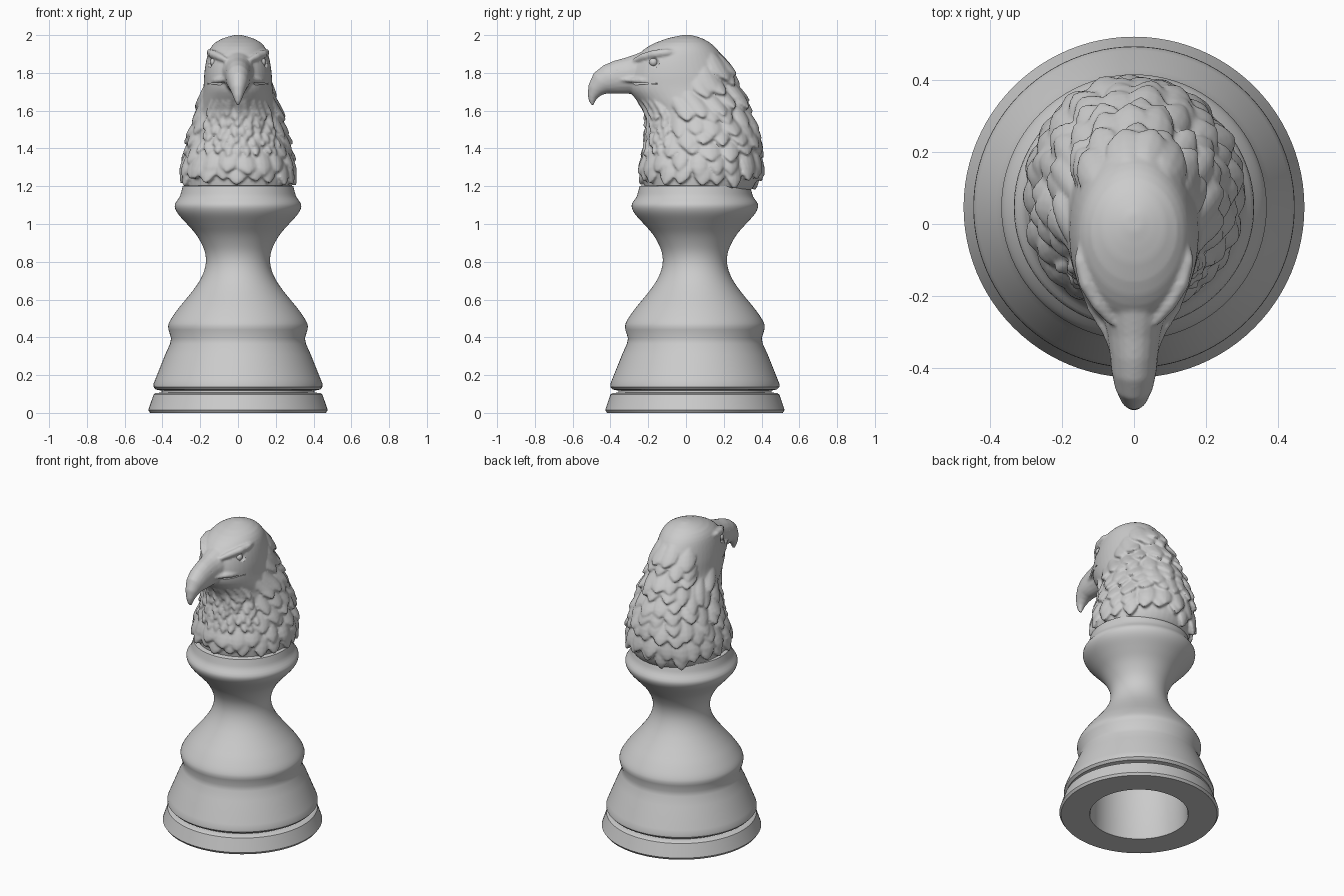
import bpy, bmesh, math, random
from mathutils import Vector

if "Cube" in bpy.data.objects:
    bpy.data.objects.remove(bpy.data.objects["Cube"])

random.seed(4)
AXIS_Y = 0.047


def spline(keys, t):
    """Catmull-Rom value at t from rows of (t, a, b, ...)."""
    t = min(max(t, keys[0][0]), keys[-1][0])
    i = 0
    while i < len(keys) - 2 and t > keys[i + 1][0]:
        i += 1
    k0, k1, k2, k3 = (keys[max(i - 1, 0)], keys[i], keys[i + 1], keys[min(i + 2, len(keys) - 1)])
    h = k2[0] - k1[0]
    f = (t - k1[0]) / h
    out = []
    for c in range(1, len(k1)):
        m1 = (k2[c] - k0[c]) / (k2[0] - k0[0]) * h
        m2 = (k3[c] - k1[c]) / (k3[0] - k1[0]) * h
        out.append((2*f**3 - 3*f*f + 1)*k1[c] + (f**3 - 2*f*f + f)*m1
                   + (3*f*f - 2*f**3)*k2[c] + (f**3 - f*f)*m2)
    return out


def loft(bm, rings):
    """Skin closed rings of points and cap both ends."""
    vs = [[bm.verts.new(p) for p in r] for r in rings]
    n = len(vs[0])
    for a, b in zip(vs, vs[1:]):
        for i in range(n):
            bm.faces.new((a[i], a[(i + 1) % n], b[(i + 1) % n], b[i]))
    bm.faces.new(vs[0][::-1])
    bm.faces.new(vs[-1])


def circle(center, u, v, n):
    return [Vector(center) + u * math.cos(math.tau*i/n) + v * math.sin(math.tau*i/n) for i in range(n)]


def tube(bm, pts, radii, n=10):
    pts = [Vector(p) for p in pts]
    rings = []
    for i, p in enumerate(pts):
        d = (pts[min(i + 1, len(pts) - 1)] - pts[max(i - 1, 0)]).normalized()
        u = d.cross(Vector((0, 0, 1))).normalized()
        rings.append(circle(p, u * radii[i], d.cross(u) * radii[i], n))
    loft(bm, rings)


def finish(bm, name):
    bmesh.ops.recalc_face_normals(bm, faces=bm.faces)
    me = bpy.data.meshes.new(name)
    bm.to_mesh(me)
    bm.free()
    ob = bpy.data.objects.new(name, me)
    bpy.context.collection.objects.link(ob)
    return ob


def activate(ob):
    bpy.ops.object.select_all(action='DESELECT')
    ob.select_set(True)
    bpy.context.view_layer.objects.active = ob


# Turned pedestal with a hollow underside
cavity = [(.001, .76), (.08, .74), (.17, .62), (.25, .45), (.285, .3), (.29, .01), (.295, 0)]
foot = [(.465, 0), (.475, .015), (.447, .098), (.435, .105), (.405, .108), (.405, .118), (.435, .124),
        (.448, .138), (.447, .155), (.437, .18), (.385, .31), (.36, .365), (.354, .395), (.368, .44), (.37, .46)]
waist = [(.46, .37), (.475, .366), (.5, .353), (.55, .318), (.6, .277), (.65, .237), (.7, .203), (.75, .18),
         (.8, .17), (.85, .175), (.9, .195), (.95, .226), (1.0, .27), (1.05, .315), (1.08, .332), (1.105, .334),
         (1.13, .318), (1.145, .308), (1.2, .293)]
profile = cavity + foot
profile += [(spline(waist, z)[0], z) for z in (.46 + .74 * i / 56 for i in range(1, 57))]
profile += [(.28, 1.205), (.001, 1.205)]
bm = bmesh.new()
loft(bm, [circle((0, AXIS_Y, z), Vector((r, 0, 0)), Vector((0, r, 0)), 96) for r, z in profile])
pedestal = finish(bm, "pedestal")
activate(pedestal)
bpy.ops.object.shade_smooth_by_angle(angle=math.radians(35))

# Head and neck form: z, front y, back y, half width
FORM = [(1.17, -.21, .34, .27), (1.22, -.22, .37, .28), (1.3, -.225, .385, .285), (1.4, -.215, .385, .262),
        (1.5, -.2, .36, .233), (1.6, -.21, .32, .208), (1.66, -.265, .295, .193), (1.72, -.305, .27, .183),
        (1.8, -.3, .235, .178), (1.88, -.265, .195, .165), (1.93, -.215, .16, .147), (1.965, -.15, .12, .115),
        (1.985, -.09, .08, .075), (2.0, -.02, .03, .02)]


def skin(a, z):
    yf, yb, w = spline(FORM, z)
    return Vector((w * math.sin(a), (yf + yb) / 2 - (yb - yf) / 2 * math.cos(a), z))


def frame(a, z):
    da = (skin(a + .01, z) - skin(a - .01, z)) / .02
    dz = skin(a, min(z + .01, 2)) - skin(a, z - .01)
    return skin(a, z), da.cross(dz).normalized(), da.length


LENGTHWISE = [(0, .6), (.25, .95), (.5, 1.0), (.72, .85), (.88, .5), (1, .1)]


def feather(bm, a, z, length, hw, lift):
    """Solid wedge that follows the skin and lifts toward a pointed tip."""
    speed = frame(a, z)[2]
    bend = random.uniform(-.25, .25)
    rings = []
    for u, wide in LENGTHWISE:
        upper, lower = [], []
        for v in (-1, -.5, 0, .5, 1):
            aa = a + (v * wide + bend * u * u) * hw / max(speed, .08)
            p, n, _ = frame(aa, max(z - u * length, 1.18))
            upper.append(p + n * (lift * u ** 1.3 + .012 * (1 - v * v) * wide - .004))
            lower.append(p - n * .02)
        rings.append(upper + lower[::-1])
    loft(bm, rings)


bm = bmesh.new()
heights = [1.18 + .8 * i / 40 for i in range(41)] + [1.99, 2.0]
loft(bm, [[skin(math.tau * i / 48, z) for i in range(48)] for z in heights])

# Overlapping feather rows, leaving the face bare
row, z = 0, 1.96
while z > 1.29:
    count = round(13 + (1.96 - z) * 11)
    for i in range(count):
        a = math.tau * (i + .5 * (row % 2) + random.uniform(-.2, .2)) / count
        zz = z + random.uniform(-.02, .02)
        p = skin(a, zz)
        throat = math.cos(a) > .65 and zz > 1.42
        if throat or (zz > 1.6 and p.y < -.1 + (zz - 1.62) * .8):
            continue
        length = min(random.uniform(.11, .15), zz - 1.19)
        feather(bm, a, zz, length, random.uniform(.042, .055), random.uniform(.026, .042))
    z -= .062
    row += 1

# Small throat feathers
for r in range(7):
    for i in range(9):
        a = (i - 4 + .5 * (r % 2)) * .2 + random.uniform(-.05, .05)
        feather(bm, a, 1.655 - r * .036, random.uniform(.065, .09), .022, random.uniform(.018, .03))

# Hooked beak: y, z, tilt, half height, half width
beak = [(-.16, 1.81, 0, .10, .10), (-.23, 1.80, 8, .108, .095), (-.30, 1.785, 10, .098, .076),
        (-.36, 1.777, 12, .09, .068), (-.41, 1.765, 20, .08, .063), (-.45, 1.745, 36, .066, .054),
        (-.478, 1.71, 58, .046, .04), (-.494, 1.675, 76, .027, .026), (-.498, 1.648, 84, .016, .016),
        (-.495, 1.628, 95, .006, .007)]
rings = []
for y, z, tilt, h, w in beak:
    t = math.radians(tilt)
    rings.append(circle((0, y, z), Vector((w, 0, 0)), Vector((0, -math.sin(t), math.cos(t))) * h, 20))
loft(bm, rings)

# Brow ridges and mouth corners
for s in (-1, 1):
    tube(bm, [(s*.06, -.275, 1.865), (s*.098, -.225, 1.885), (s*.132, -.165, 1.9), (s*.148, -.1, 1.908),
              (s*.145, -.04, 1.91)], [.012, .02, .023, .02, .008])
    tube(bm, [(s*.06, -.36, 1.765), (s*.078, -.3, 1.762), (s*.115, -.235, 1.76), (s*.153, -.15, 1.757)],
         [.006, .012, .015, .008])
head = finish(bm, "feathered_head")
mod = head.modifiers.new("fuse", 'REMESH')
mod.mode = 'VOXEL'
mod.voxel_size = .008
mod.use_smooth_shade = True
mod = head.modifiers.new("soften", 'SMOOTH')
mod.factor, mod.iterations = .4, 2

# Eye sockets, nostrils and mouth slits
bm = bmesh.new()
for s in (-1, 1):
    for center, rad in (((s*.165, -.172, 1.857), .034), ((s*.075, -.365, 1.815), .014)):
        ball = bmesh.ops.create_icosphere(bm, subdivisions=3, radius=rad)['verts']
        bmesh.ops.translate(bm, verts=ball, vec=center)
    tube(bm, [(s*.075, -.34, 1.742), (s*.093, -.27, 1.744), (s*.125, -.22, 1.745), (s*.16, -.15, 1.742)],
         [.004, .008, .008, .004])
cutter = finish(bm, "face_cutter")
cutter.hide_render = True
mod = head.modifiers.new("carve", 'BOOLEAN')
mod.operation, mod.object = 'DIFFERENCE', cutter
activate(head)
bpy.ops.object.convert(target='MESH')
bpy.data.objects.remove(cutter)
bpy.ops.object.shade_smooth_by_angle(angle=math.radians(50))

# Eyes
bm = bmesh.new()
for s in (-1, 1):
    ball = bmesh.ops.create_uvsphere(bm, u_segments=20, v_segments=12, radius=.023)['verts']
    bmesh.ops.translate(bm, verts=ball, vec=(s*.126, -.172, 1.857))
eyes = finish(bm, "eyes")
activate(eyes)
bpy.ops.object.shade_smooth_by_angle(angle=math.radians(60))
